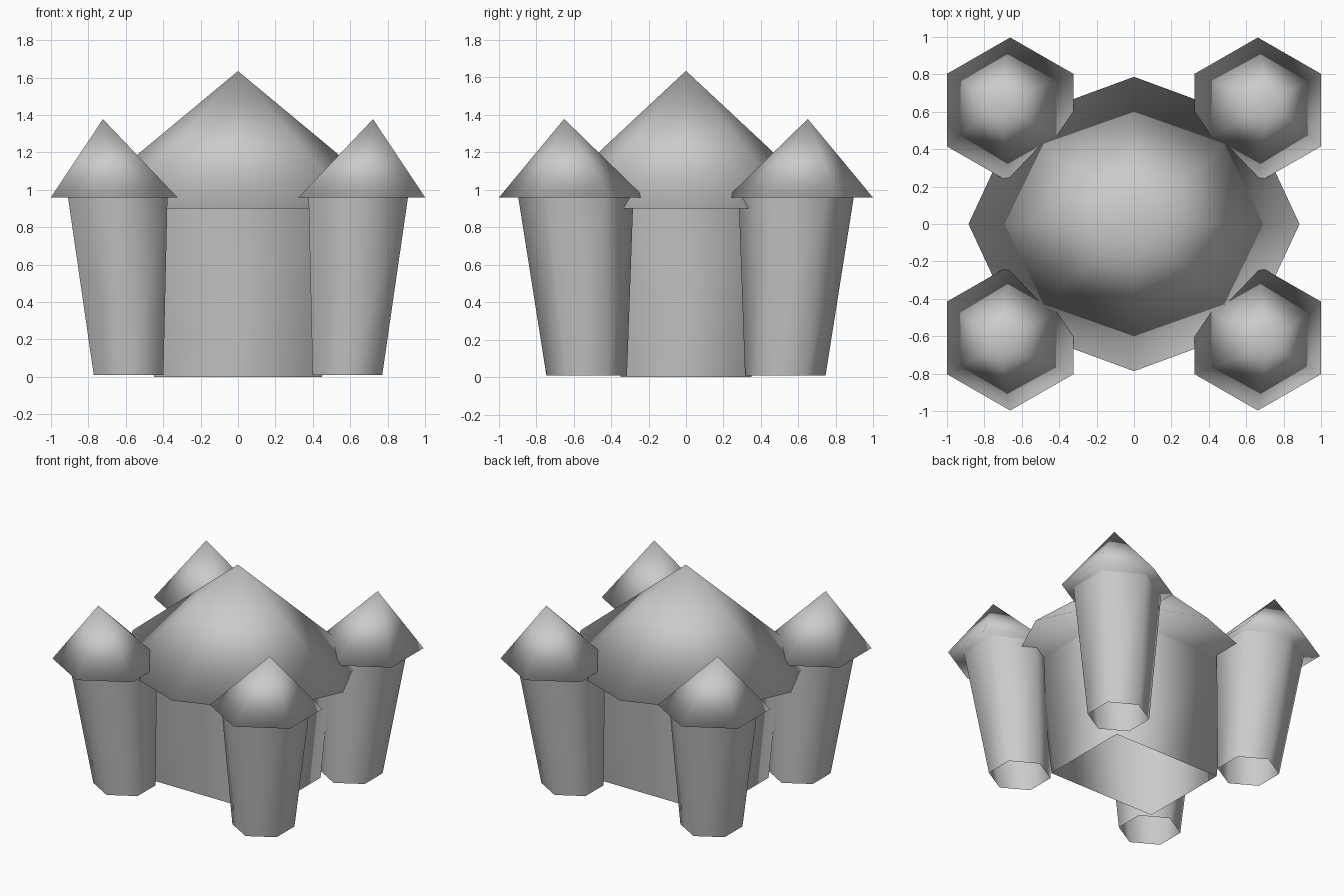
import bpy
import math

if "Cube" in bpy.data.objects:
    bpy.data.objects.remove(bpy.data.objects["Cube"])

stone = bpy.data.materials.new("grey_stone")
stone.diffuse_color = (0.6, 0.6, 0.6, 1.0)
stone.use_nodes = True
stone.node_tree.nodes["Principled BSDF"].inputs["Base Color"].default_value = stone.diffuse_color


def ring(sides, phase, rx, ry, centre, z):
    """Points of a regular ring stretched by rx and ry."""
    pts = []
    for i in range(sides):
        a = math.radians(phase) + 2 * math.pi * i / sides
        pts.append((centre[0] + rx * math.cos(a), centre[1] + ry * math.sin(a), z))
    return pts


def add_part(name, verts, faces):
    """Smooth-shaded stone object from points and faces."""
    mesh = bpy.data.meshes.new(name)
    mesh.from_pydata(verts, [], faces)
    mesh.materials.append(stone)
    for p in mesh.polygons:
        p.use_smooth = True
    mesh.update()
    obj = bpy.data.objects.new(name, mesh)
    bpy.context.scene.collection.objects.link(obj)
    return obj


def tube(name, low, high):
    """Open wall between two rings."""
    n = len(low)
    faces = [(i, (i + 1) % n, n + (i + 1) % n, n + i) for i in range(n)]
    return add_part(name, low + high, faces)


def roof(name, rim, apex):
    """Pointed roof with a closed underside."""
    n = len(rim)
    faces = [(i, (i + 1) % n, n) for i in range(n)]
    faces.append(tuple(reversed(range(n))))
    return add_part(name, rim + [apex], faces)


# Central keep: rectangular flared wall and eight-sided roof
R2 = math.sqrt(2)
tube("keep_wall",
     ring(4, 45, 0.45 * R2, 0.35 * R2, (0, 0), 0.0),
     ring(4, 45, 0.51 * R2, 0.41 * R2, (0, 0), 0.90))
roof("keep_roof", ring(8, 0, 0.885, 0.787, (0, 0), 0.90), (0, 0, 1.635))

# Four corner towers: six-sided, leaning outwards, with offset pointed roofs
for sx, side in ((-1, "left"), (1, "right")):
    for sy, end in ((-1, "front"), (1, "back")):
        tag = end + "_" + side
        tube("tower_wall_" + tag,
             ring(6, 30, 0.215, 0.215, (sx * 0.585, sy * 0.53), 0.01),
             ring(6, 30, 0.307, 0.307, (sx * 0.643, sy * 0.588), 0.96))
        roof("tower_roof_" + tag,
             ring(6, 30, 0.39, 0.388, (sx * 0.662, sy * 0.609), 0.96),
             (sx * 0.722, sy * 0.65, 1.378))
